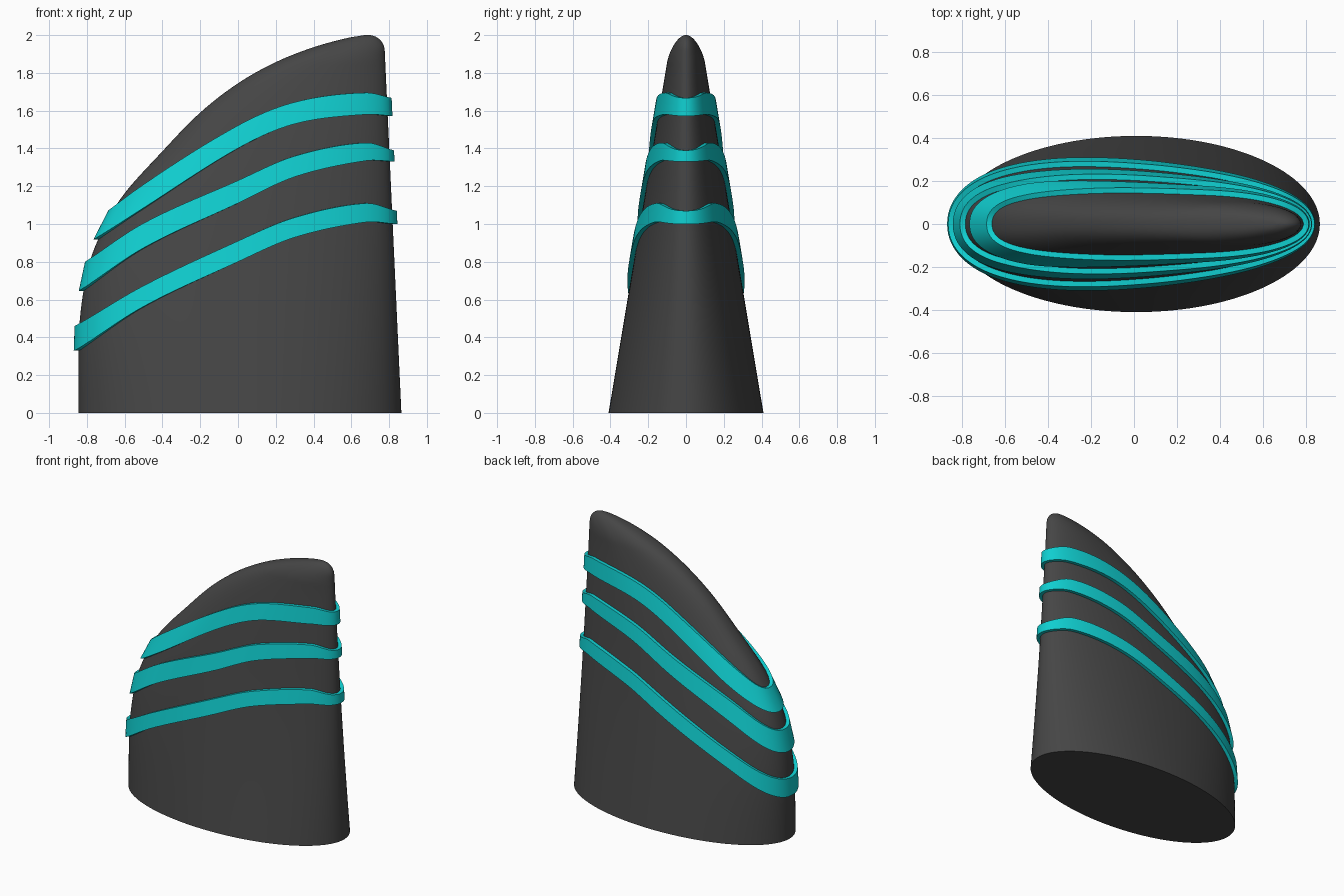
import bpy, bmesh, math

if "Cube" in bpy.data.objects:
    bpy.data.objects.remove(bpy.data.objects["Cube"])

N = 128  # segments around


def curve(pts, v):
    """Smooth interpolation through (input, output) pairs."""
    v = min(max(v, pts[0][0]), pts[-1][0])
    i = 0
    while i < len(pts) - 2 and v > pts[i + 1][0]:
        i += 1

    def slope(k):
        a, b = max(k - 1, 0), min(k + 1, len(pts) - 1)
        return (pts[b][1] - pts[a][1]) / (pts[b][0] - pts[a][0])
    (x0, y0), (x1, y1) = pts[i], pts[i + 1]
    h = x1 - x0
    t = (v - x0) / h
    return (y0 * (2*t**3 - 3*t*t + 1) + y1 * (3*t*t - 2*t**3)
            + h * slope(i) * (t**3 - 2*t*t + t) + h * slope(i + 1) * (t**3 - t*t))


# Body outline: left edge is given as x over height
LEFT = [(0, -.845), (.4, -.843), (.6, -.825), (.8, -.785), (.95, -.725), (1.15, -.61),
        (1.385, -.4), (1.59, -.2), (1.745, 0), (1.857, .2), (1.936, .4), (1.985, .58), (2, .67)]


def section(z, t):
    """Point on the body's oval cross-section at height z."""
    left = curve(LEFT, z)
    right = .865 - .046 * z
    if z > 1.92:
        right -= .08 * (1 - math.sqrt(max(0, 1 - ((z - 1.92) / .08) ** 2)))
    depth = .41 - .167 * z
    if z > 1.85:
        depth *= math.sqrt(max(0, 1 - ((z - 1.85) / .15) ** 2))
    c, s = math.cos(t), math.sin(t)
    e = 2 if c > 0 else 2 + .4 * min(1, z / 1.1)
    x = (left + right) / 2 + (right - left) / 2 * math.copysign(abs(c) ** (2 / e), c)
    return x, depth * math.copysign(abs(s) ** (2 / e), s)


def material(name, color):
    m = bpy.data.materials.new(name)
    m.diffuse_color = color
    m.use_nodes = True
    m.node_tree.nodes["Principled BSDF"].inputs["Base Color"].default_value = m.diffuse_color
    return m


def loft(name, rings, mat, closed):
    """Skin a list of rings; closed joins last to first, else ends are capped."""
    bm = bmesh.new()
    vs = [[bm.verts.new(p) for p in r] for r in rings]
    for k in range(len(vs) if closed else len(vs) - 1):
        a, b = vs[k], vs[(k + 1) % len(vs)]
        for i in range(N):
            j = (i + 1) % N
            bm.faces.new((a[i], a[j], b[j], b[i]))
    if not closed:
        bm.faces.new(vs[0][::-1])
        bm.faces.new(vs[-1])
        bmesh.ops.remove_doubles(bm, verts=vs[-1], dist=1e-4)
    bmesh.ops.recalc_face_normals(bm, faces=bm.faces)
    me = bpy.data.meshes.new(name)
    bm.to_mesh(me)
    bm.free()
    ob = bpy.data.objects.new(name, me)
    bpy.context.collection.objects.link(ob)
    me.materials.append(mat)
    bpy.ops.object.select_all(action='DESELECT')
    ob.select_set(True)
    bpy.context.view_layer.objects.active = ob
    bpy.ops.object.shade_smooth_by_angle(angle=math.radians(35))
    return ob


dark = material("dark_grey", (.06, .06, .06, 1))
teal = material("turquoise", (.005, .62, .63, 1))
angles = [2 * math.pi * i / N for i in range(N)]

# Slanted body, rings bunched towards the tip
heights = [2 * math.sin(math.pi / 2 * k / 70) for k in range(70)] + [1.99995]
loft("body", [[(*section(z, t), z) for t in angles] for z in heights], dark, False)


def edge_ring(path, offset):
    """Loop on the body following height path(x), pushed outward by offset."""
    pts = []
    for t in angles:
        z = 1.0
        for _ in range(60):
            z = .5 * z + .5 * curve(path, section(z, t)[0])
        x, y = section(z, t)
        xa, ya = section(z, t - .02)
        xb, yb = section(z, t + .02)
        dx, dy = xb - xa, yb - ya
        d = math.hypot(dx, dy)
        pts.append((x + offset * dy / d, y - offset * dx / d, z))
    return pts


# Three wrapped bands: top and bottom edge heights over x
XS = (-.84, -.5, 0, .3, .67, .815)
BANDS = {
    "lower_band": ((.46, .67, .91, 1.035, 1.11, 1.07), (.33, .56, .80, .93, 1.01, 1.0)),
    "middle_band": ((.76, 1.0, 1.23, 1.36, 1.43, 1.385), (.63, .87, 1.11, 1.25, 1.335, 1.33)),
    "upper_band": ((.92, 1.20, 1.52, 1.645, 1.695, 1.66), (.85, 1.08, 1.40, 1.53, 1.58, 1.57)),
}
for name, (top, bottom) in BANDS.items():
    up, low = list(zip(XS, top)), list(zip(XS, bottom))
    loft(name, [edge_ring(low, -.01), edge_ring(low, .025),
                edge_ring(up, .025), edge_ring(up, -.01)], teal, True)
